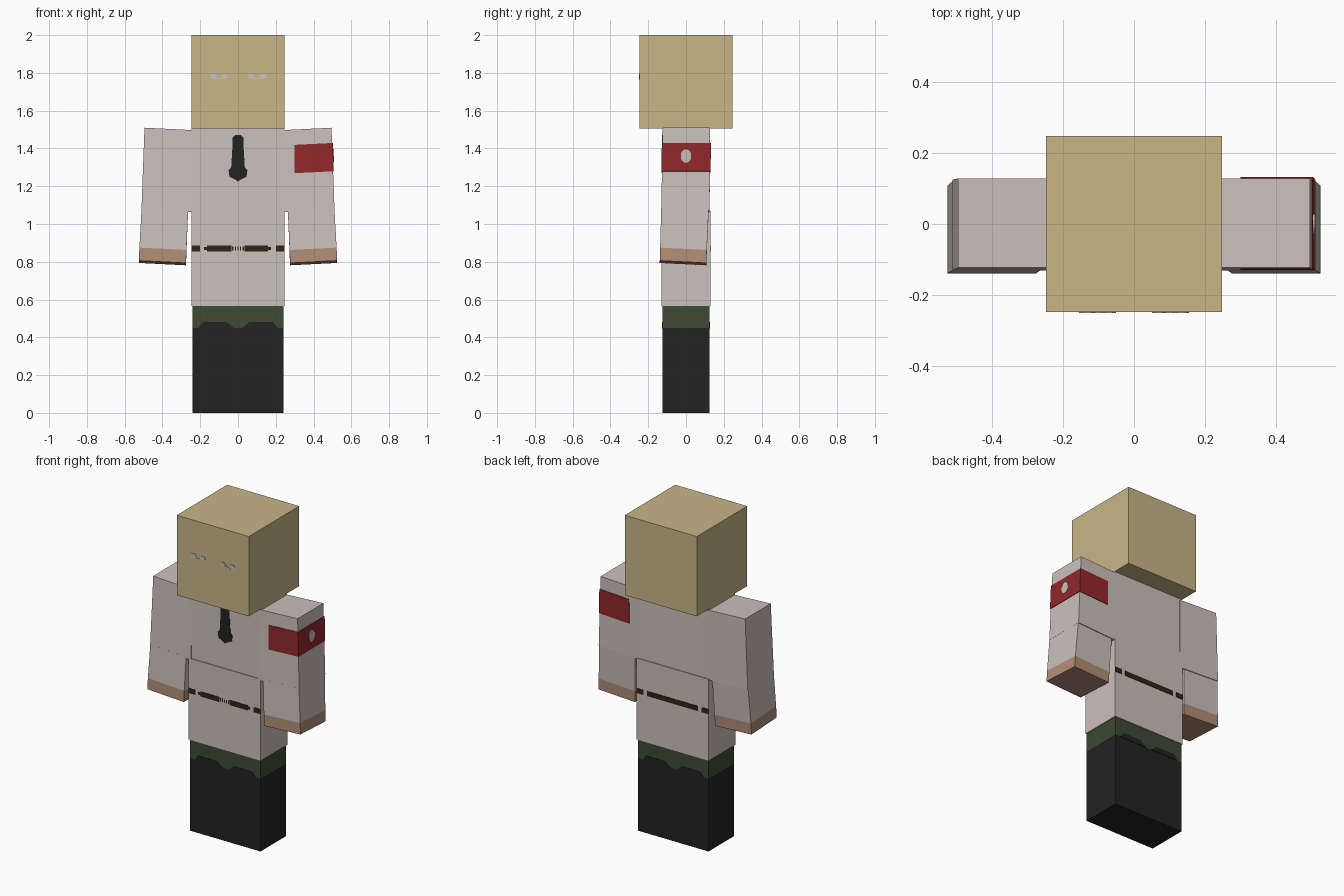
import bpy, math
from mathutils import Matrix

cube = bpy.data.objects.get("Cube")
if cube:
    bpy.data.objects.remove(cube, do_unlink=True)


def material(name, r, g, b):
    m = bpy.data.materials.new(name)
    m.use_nodes = True
    m.diffuse_color = (r, g, b, 1)
    m.node_tree.nodes["Principled BSDF"].inputs["Base Color"].default_value = (r, g, b, 1)
    return m


sand = material("sand", .578, .468, .242)
cloth = material("pale cloth", .597, .533, .503)
red = material("red", .283, .021, .023)
green = material("dark green", .045, .070, .034)
black = material("black", .016, .016, .016)
skin = material("skin", .445, .270, .181)
brown = material("belt brown", .032, .017, .007)


def add_mesh(name, verts, faces, mats):
    me = bpy.data.meshes.new(name)
    me.from_pydata(verts, [], faces)
    for m in mats:
        me.materials.append(m)
    ob = bpy.data.objects.new(name, me)
    bpy.context.collection.objects.link(ob)
    return ob


def stack(name, levels, mats, side=1, slope=0):
    """Four-sided column through levels (z, x0, x1, y0, y1), one material per span."""
    verts, faces = [], []
    for z, x0, x1, y0, y1 in levels:
        for x, y in ((x0, y0), (x1, y0), (x1, y1), (x0, y1)):
            lean = -slope * y if z < 1 else 0
            verts.append((x * side, y, z + slope * (x - .4) + lean))
    for i in range(len(levels) - 1):
        for k in range(4):
            a, b = i * 4 + k, i * 4 + (k + 1) % 4
            faces.append((a, b, b + 4, a + 4))
    n = len(verts)
    faces += [(3, 2, 1, 0), (n - 4, n - 3, n - 2, n - 1)]
    if side < 0:
        faces = [f[::-1] for f in faces]
    ob = add_mesh(name, verts, faces, mats)
    for p in ob.data.polygons[:-2]:
        p.material_index = min(p.index // 4, len(mats) - 1)
    ob.data.polygons[-1].material_index = len(mats) - 1
    return ob


def plate(name, outline, y, mat, front=True):
    """Thin painted plate from an x-z outline on the front or back."""
    out = y + .003
    n = len(outline)
    ya, yb = (-out, -y + .002) if front else (y - .002, out)
    verts = [(x, ya, z) for x, z in outline] + [(x, yb, z) for x, z in outline]
    faces = [tuple(range(n)), tuple(range(2 * n - 1, n - 1, -1))]
    faces += [(i, i + n, (i + 1) % n + n, (i + 1) % n) for i in range(n)]
    return add_mesh(name, verts, faces, [mat])


def rect(x0, x1, z0, z1):
    return [(x0, z0), (x1, z0), (x1, z1), (x0, z1)]


# Main blocks
W, D = .247, .125
stack("head", [(1.505, -W, W, -W, W), (2, -W, W, -W, W)], [sand])
stack("upper_torso", [(1.07, -W, W, -D, D), (1.505, -W, W, -D, D)], [cloth])
stack("lower_torso", [(.565, -W, W, -.13, .13), (1.07, -W, W, -.13, .13)], [cloth])
L = .242
stack("legs", [(z, -L, L, -D, D) for z in (0, .45, .565)], [black, green])

# Arms: upper arm, then a slightly bent forearm with the hand
for side, label in ((1, "left"), (-1, "right")):
    stack(label + "_upper_arm", [(1.07, .23, .511, -.131, .125),
                                 (1.505, .23, .495, -.123, .128)], [cloth], side, .05)
    stack(label + "_forearm", [(.793, .275, .525, -.139, .108),
                               (.862, .273, .522, -.137, .110),
                               (1.08, .264, .510, -.131, .121)], [skin, cloth], side, .05)

# Armband with a plain pale disc
stack("armband", [(1.274, .30, .507, -.130, .130),
                  (1.424, .30, .502, -.128, .132)], [red], 1, .05)
bpy.ops.mesh.primitive_cylinder_add(vertices=16, radius=1, depth=1)
disc = bpy.context.object
disc.name = "armband_disc"
disc.matrix_world = (Matrix.Translation((.505, 0, 1.36))
                     @ Matrix.Rotation(math.radians(92), 4, "Y")
                     @ Matrix.Diagonal((.036, .028, .006, 1)))
disc.data.materials.append(cloth)

# Tie
half = [(.015, 1.47), (.03, 1.455), (.03, 1.40), (.036, 1.30), (.05, 1.285), (.045, 1.25), (.015, 1.235)]
plate("tie", [(-x, z) for x, z in half] + [(0, 1.225)] + half[::-1], D, black)

# Eyes
for s, label in ((1, "left"), (-1, "right")):
    for a, b, part in ((.05, .09, "inner"), (.11, .155, "outer")):
        outline = [(a, 1.78), (a + .012, 1.768), (b - .012, 1.768),
                   (b, 1.78), (b - .01, 1.793), (a + .01, 1.793)]
        outline = [(s * x, z) for x, z in outline]
        plate(f"{label}_eye_{part}", outline[::s], W, cloth)
    x0, x1 = sorted((s * .08, s * .12))
    plate(label + "_eye_line", rect(x0, x1, 1.765, 1.772), W, cloth)

# Belt dashes on the front and back
for a, b in ((-W, -.2), (-.165, -.035), (.035, .16), (.2, W)):
    plate("belt_front", rect(a, b, .855, .885), .13, brown)
for i in range(5):
    x = (i - 2) * .014
    plate("belt_buckle_tick", rect(x - .003, x + .003, .86, .88), .13, brown)
for a, b in ((-.18, -.16), (.155, .175)):
    plate("belt_link", rect(a, b, .862, .878), .13, brown)
for a, b in ((-W, -.2), (-.175, .175), (.2, W)):
    plate("belt_back", rect(a, b, .855, .885)[::-1], .13, brown, False)

# Scalloped boot tops
for s in (1, -1):
    scallop = [(s * x, z) for x, z in ((.02, .448), (.21, .448), (.185, .48), (.06, .48))][::s]
    plate("boot_top_front", scallop, D, black)
    plate("boot_top_back", scallop[::-1], D, black, False)
